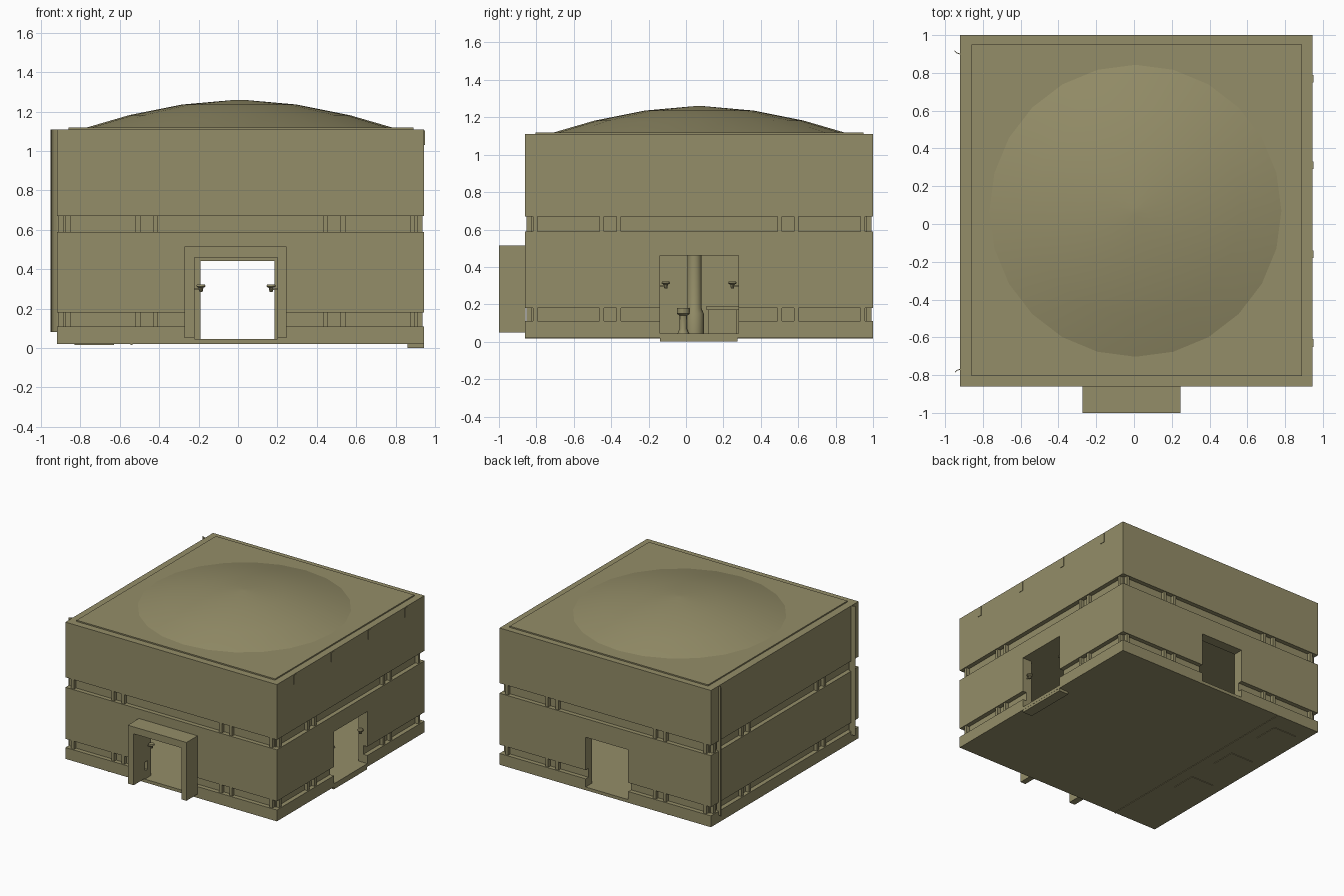
import bpy, bmesh, math
from mathutils import Vector

if "Cube" in bpy.data.objects:
    bpy.data.objects.remove(bpy.data.objects["Cube"])

X0, X1, Y0, Y1 = -0.92, 0.945, -0.86, 1.0   # outer wall limits
CX, CY = (X0 + X1) / 2, (Y0 + Y1) / 2

clay = bpy.data.materials.new("olive_clay")
clay.diffuse_color = (0.296, 0.268, 0.138, 1)
clay.use_nodes = True
clay.node_tree.nodes["Principled BSDF"].inputs["Base Color"].default_value = clay.diffuse_color


def finish(bm, name):
    bmesh.ops.recalc_face_normals(bm, faces=bm.faces)
    me = bpy.data.meshes.new(name)
    bm.to_mesh(me)
    bm.free()
    ob = bpy.data.objects.new(name, me)
    bpy.context.collection.objects.link(ob)
    me.materials.append(clay)
    return ob


def boxes(name, spans):
    """One object from boxes given as (x0, x1, y0, y1, z0, z1)."""
    bm = bmesh.new()
    for a, b, c, d, e, f in spans:
        vs = bmesh.ops.create_cube(bm, size=1)["verts"]
        for v in vs:
            v.co = Vector(((a + b) / 2 + v.co.x * (b - a),
                           (c + d) / 2 + v.co.y * (d - c),
                           (e + f) / 2 + v.co.z * (f - e)))
    return finish(bm, name)


def lathe(name, profile, x, y, n):
    """Surface of revolution from (radius, z) pairs, ends capped."""
    bm = bmesh.new()
    rings = []
    for r, z in profile:
        rings.append([bm.verts.new((x + r * math.cos(2 * math.pi * i / n),
                                    y + r * math.sin(2 * math.pi * i / n), z))
                      for i in range(n)])
    for a, b in zip(rings, rings[1:]):
        for i in range(n):
            j = (i + 1) % n
            bm.faces.new((a[i], a[j], b[j], b[i]))
    bm.faces.new(rings[0][::-1])
    bm.faces.new(rings[-1])
    ob = finish(bm, name)
    for p in ob.data.polygons:
        p.use_smooth = len(p.vertices) == 4
    bpy.context.view_layer.objects.active = ob
    ob.select_set(True)
    bpy.ops.object.shade_smooth_by_angle(angle=math.radians(30))
    ob.select_set(False)
    return ob


# Cutters for the room and its three doorways
cutters = [
    boxes("room_cutter", [(X0 + 0.08, X1 - 0.08, Y0 + 0.08, Y1 - 0.08, 0.045, 0.46)]),
    boxes("front_door_cutter", [(-0.22, 0.20, -1.1, -0.7, 0.045, 0.46)]),
    boxes("back_door_cutter", [(-0.19, 0.185, 0.8, 1.1, 0.045, 0.442)]),
    boxes("side_door_cutter", [(0.8, 1.1, -0.14, 0.28, 0.045, 0.46)]),
]
for c in cutters:
    c.hide_render = True
    c.hide_viewport = True

# Stacked wall bands with recessed grooves between them
G = 0.035
bands = [
    ("base_band", 0, 0.02, 0.11),
    ("lower_groove", G, 0.105, 0.185),
    ("lower_wall", 0, 0.18, 0.59),
    ("upper_groove", G, 0.585, 0.675),
    ("upper_wall", 0, 0.67, 1.11),
]
for name, g, z0, z1 in bands:
    ob = boxes(name, [(X0 + g, X1 - g, Y0 + g, Y1 - g, z0, z1)])
    if name != "upper_wall" and name != "upper_groove":
        for c in cutters:
            m = ob.modifiers.new(c.name, 'BOOLEAN')
            m.operation = 'DIFFERENCE'
            m.solver = 'EXACT'
            m.object = c

# Small posts standing in the grooves on all four sides
posts = []
for z0, z1 in ((0.108, 0.182), (0.588, 0.672)):
    for off, w in ((-0.875, 0.012), (-0.52, 0.012), (-0.43, 0.012),
                   (0.43, 0.012), (0.52, 0.012), (0.875, 0.012)):
        for s in (0, 1):
            ya, yb = (Y0 + 0.008, Y0 + 0.05) if s == 0 else (Y1 - 0.05, Y1 - 0.008)
            xa, xb = (X0 + 0.008, X0 + 0.05) if s == 0 else (X1 - 0.05, X1 - 0.008)
            posts.append((CX + off - w, CX + off + w, ya, yb, z0, z1))
            posts.append((xa, xb, CY + off - w, CY + off + w, z0, z1))
boxes("groove_posts", posts)

# Roof slab and shallow dome
boxes("roof_slab", [(-0.86, 0.89, -0.805, 0.95, 1.10, 1.12)])
lathe("roof_dome", [(0.79, 1.115), (0.56, 1.182), (0.29, 1.236), (0.02, 1.26)],
      CX - 0.005, CY, 24)

# Portal in front of the main doorway
boxes("front_portal", [
    (-0.272, -0.22, -1.0, Y0 + 0.002, 0.05, 0.46),
    (0.20, 0.245, -1.0, Y0 + 0.002, 0.05, 0.46),
    (-0.272, 0.245, -1.0, Y0 + 0.002, 0.46, 0.515),
])

# Threshold under the side doorway
boxes("side_threshold", [(0.86, 0.944, -0.14, 0.275, 0.0, 0.022)])

# Thin bent strips on the left corners
for y, s in ((0.90, 1), (-0.765, -1)):
    bm = bmesh.new()
    pts = [(-0.90, 0.0), (-0.922, 0.003), (-0.938, 0.01), (-0.949, 0.022)]
    rows = [[bm.verts.new((px, y + s * py * 0.8, z)) for px, py in pts]
            for z in (0.08, 1.11)]
    for i in range(3):
        bm.faces.new((rows[0][i], rows[0][i + 1], rows[1][i + 1], rows[1][i]))
    strip = finish(bm, "corner_strip")
    strip.modifiers.new("thickness", 'SOLIDIFY').thickness = 0.004

# Small hanging tabs along the top of the right wall
boxes("wall_tabs", [(X1 - 0.01, X1 + 0.004, y - 0.02, y + 0.02, 1.03, 1.105)
                    for y in (0.77, 0.31, -0.16, -0.63)])

# Access plates and seam under the base
boxes("bottom_plates", [(-0.83, -0.63, y - 0.1, y + 0.1, 0.016, 0.022)
                        for y in (-0.19, 0.26, 0.75)]
      + [(-0.545, -0.535, Y0, Y1, 0.016, 0.022)])

# Room furnishings
lathe("room_column", [(0.05, 0.045), (0.05, 0.15), (0.038, 0.18), (0.038, 0.465)],
      -0.65, 0.045, 16)
lathe("room_stool", [(0.03, 0.045), (0.02, 0.07), (0.02, 0.14), (0.034, 0.15), (0.034, 0.18)],
      -0.6, -0.015, 12)
boxes("room_chest", [(-0.80, -0.62, 0.12, 0.27, 0.045, 0.17),
                     (-0.81, -0.61, 0.11, 0.28, 0.17, 0.19)])

# Small lamps with brackets on the door jambs
brackets = []
for x, y, dx, dy in ((-0.22, -0.82, 1, 0), (0.20, -0.82, -1, 0),
                     (0.905, -0.14, 0, 1), (0.905, 0.28, 0, -1)):
    lx, ly = x + dx * 0.032, y + dy * 0.032
    lathe("door_lamp", [(0.008, 0.285), (0.012, 0.305), (0.024, 0.313), (0.02, 0.322)],
          lx, ly, 10)
    brackets.append((min(x, lx) - 0.004, max(x, lx) + 0.004,
                     min(y, ly) - 0.004, max(y, ly) + 0.004, 0.295, 0.303))
boxes("lamp_brackets", brackets)
